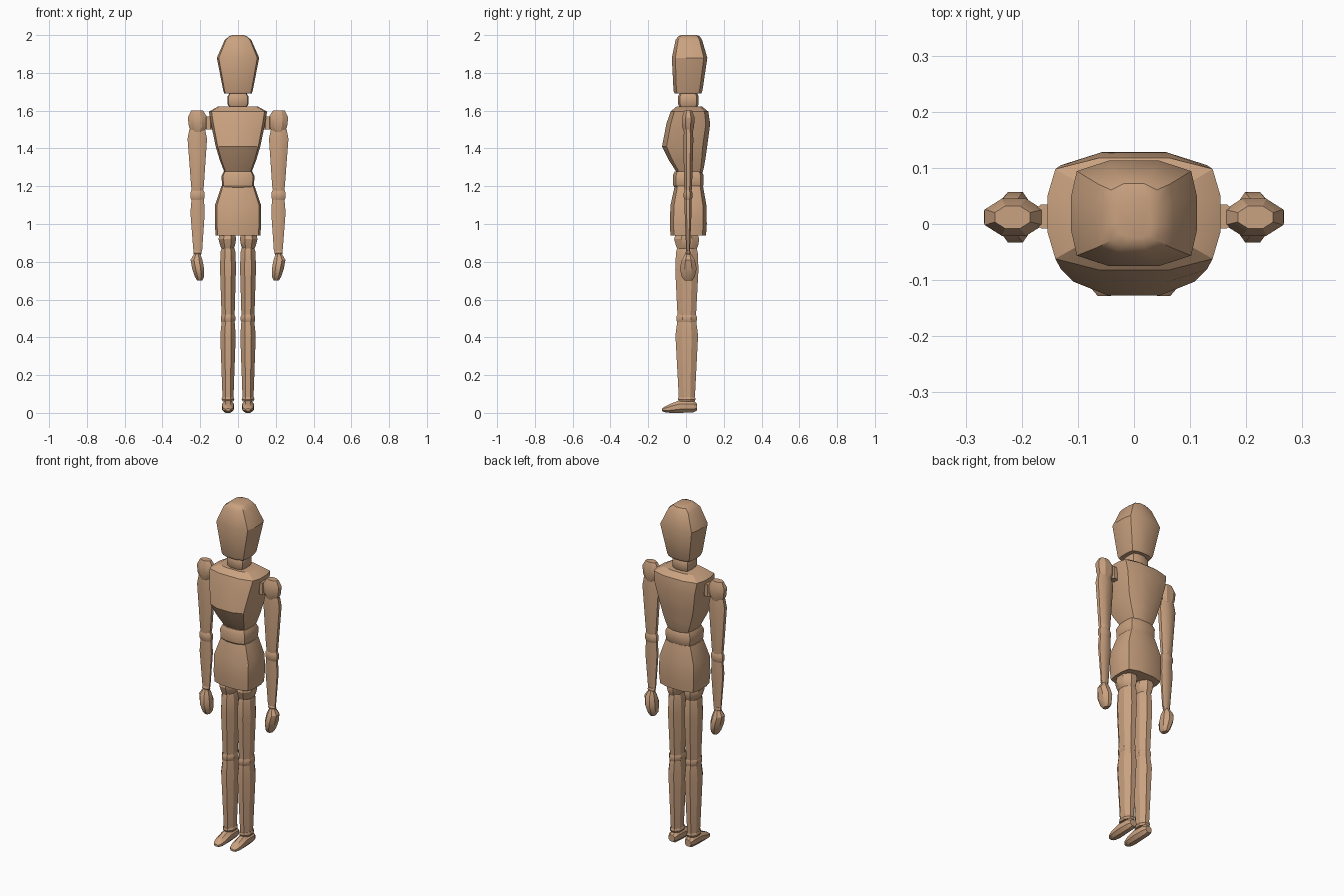
import bpy, bmesh, math
from mathutils import Vector

wood = bpy.data.materials.new("tan wood")
wood.diffuse_color = (0.59, 0.36, 0.215, 1)

# Cross-sections: soft box with 12 sides for the body, octagon for limbs
BOX = [(.4, 1), (.91, .8), (1, .33), (1, -.33), (.91, -.8), (.4, -1),
       (-.4, -1), (-.91, -.8), (-1, -.33), (-1, .33), (-.91, .8), (-.4, 1)]
OCT = [(.42, 1), (1, .42), (1, -.42), (.42, -1),
       (-.42, -1), (-1, -.42), (-1, .42), (-.42, 1)]


def loft(name, rings, section, along_y=False):
    """Skin rings of (position, u_min, u_max, v_min, v_max); u is x, v is y (or z)."""
    bm = bmesh.new()
    loops = []
    for t, u0, u1, v0, v1 in rings:
        loop = []
        for a, b in section:
            u = (u0 + u1) / 2 + a * (u1 - u0) / 2
            v = (v0 + v1) / 2 + b * (v1 - v0) / 2
            loop.append(bm.verts.new((u, t, v) if along_y else (u, v, t)))
        loops.append(loop)
    n = len(section)
    for lo, hi in zip(loops, loops[1:]):
        for i in range(n):
            j = (i + 1) % n
            bm.faces.new((lo[i], lo[j], hi[j], hi[i]))
    bm.faces.new(loops[0])
    bm.faces.new(loops[-1])
    bmesh.ops.recalc_face_normals(bm, faces=bm.faces)
    me = bpy.data.meshes.new(name)
    bm.to_mesh(me)
    bm.free()
    me.materials.append(wood)
    ob = bpy.data.objects.new(name, me)
    bpy.context.collection.objects.link(ob)
    return ob


def body(name, rings):
    """Centred part from (z, half_width, y_front, y_back)."""
    loft(name, [(z, -w, w, a, b) for z, w, a, b in rings], BOX)


def limb(name, side, rings):
    """Side part from (z, x_inner, x_outer, y_front, y_back)."""
    loft(name, [(z, side * a, side * b, c, d) for z, a, b, c, d in rings], OCT)


# Head, neck, chest, waist, pelvis
body("head", [(1.69, .072, -.06, .08), (1.705, .078, -.066, .087),
              (1.88, .112, -.075, .113), (1.975, .070, -.055, .085),
              (1.995, .045, -.04, .072), (2.0, .03, -.025, .055)])
body("neck", [(1.61, .042, -.03, .055), (1.635, .055, -.042, .067),
              (1.675, .055, -.042, .067), (1.70, .042, -.03, .055)])
body("chest", [(1.265, .068, -.045, .085), (1.29, .078, -.06, .093),
               (1.34, .097, -.092, .102), (1.41, .118, -.127, .112),
               (1.53, .143, -.104, .128), (1.595, .154, -.082, .118),
               (1.622, .105, -.05, .085)])
body("waist", [(1.185, .074, -.055, .08), (1.205, .085, -.068, .092),
               (1.255, .087, -.07, .094), (1.278, .076, -.06, .085)])
body("pelvis", [(.94, .118, -.082, .106), (1.0, .123, -.086, .110),
                (1.10, .122, -.082, .108), (1.20, .088, -.06, .09)])

for s, side in ((-1, "left"), (1, "right")):
    # Shoulder peg and ball
    loft(side + "_shoulder_peg",
         [(1.50, *sorted((s * .13, s * .18)), -.008, .035),
          (1.57, *sorted((s * .13, s * .18)), -.008, .035)], OCT)
    limb(side + "_shoulder", s, [
        (1.485, .185, .245, -.01, .035), (1.515, .164, .26, -.02, .043),
        (1.565, .162, .266, -.021, .045), (1.60, .185, .248, -.008, .032)])
    # Upper arm, elbow, forearm, wrist
    limb(side + "_upper_arm", s, [
        (1.175, .185, .245, -.008, .030), (1.20, .181, .248, -.010, .032),
        (1.45, .164, .267, -.014, .039), (1.50, .174, .258, -.010, .035)])
    limb(side + "_elbow", s, [
        (1.125, .182, .246, -.006, .028), (1.14, .177, .252, -.012, .034),
        (1.165, .177, .252, -.012, .034), (1.18, .184, .246, -.006, .028)])
    limb(side + "_forearm", s, [
        (.855, .190, .236, .001, .021), (1.06, .176, .252, -.007, .029),
        (1.13, .180, .246, -.007, .029)])
    limb(side + "_wrist", s, [
        (.835, .197, .232, .001, .023), (.846, .192, .237, -.003, .026),
        (.858, .195, .234, .001, .023)])
    # Hand, curving inward toward the fingertips
    limb(side + "_hand", s, [
        (.70, .190, .216, -.006, .032), (.72, .180, .228, -.022, .046),
        (.765, .180, .243, -.033, .057), (.81, .188, .251, -.022, .046),
        (.842, .200, .232, -.004, .028)])
    # Hip, thigh, knee, calf, ankle
    limb(side + "_hip", s, [
        (.865, .025, .085, -.045, .055), (.885, .016, .094, -.053, .064),
        (.92, .010, .103, -.063, .070), (.945, .014, .098, -.055, .062)])
    limb(side + "_thigh", s, [
        (.515, .018, .087, -.045, .053), (.76, .011, .095, -.057, .066),
        (.85, .013, .093, -.053, .062), (.88, .022, .085, -.045, .055)])
    limb(side + "_knee", s, [
        (.475, .022, .084, -.043, .050), (.49, .014, .091, -.050, .057),
        (.51, .014, .091, -.050, .057), (.525, .022, .084, -.043, .050)])
    limb(side + "_calf", s, [
        (.08, .024, .082, -.038, .047), (.41, .012, .094, -.056, .064),
        (.485, .018, .086, -.046, .054)])
    limb(side + "_ankle", s, [
        (.06, .025, .081, -.038, .045), (.072, .019, .087, -.043, .051),
        (.085, .024, .083, -.040, .047)])
    # Foot, skinned from heel to toe
    c = .053 * s
    loft(side + "_foot", [(y, c - w, c + w, a, b) for y, w, a, b in (
        (.058, .020, .012, .050), (.040, .028, .003, .066),
        (-.030, .031, .0, .068), (-.085, .030, .0, .047),
        (-.115, .023, .004, .032), (-.128, .012, .010, .022))], OCT, True)

# Crisp facets with softened shallow edges
for ob in bpy.data.objects:
    ob.select_set(True)
bpy.context.view_layer.objects.active = bpy.data.objects["head"]
bpy.ops.object.shade_smooth_by_angle(angle=math.radians(30))
